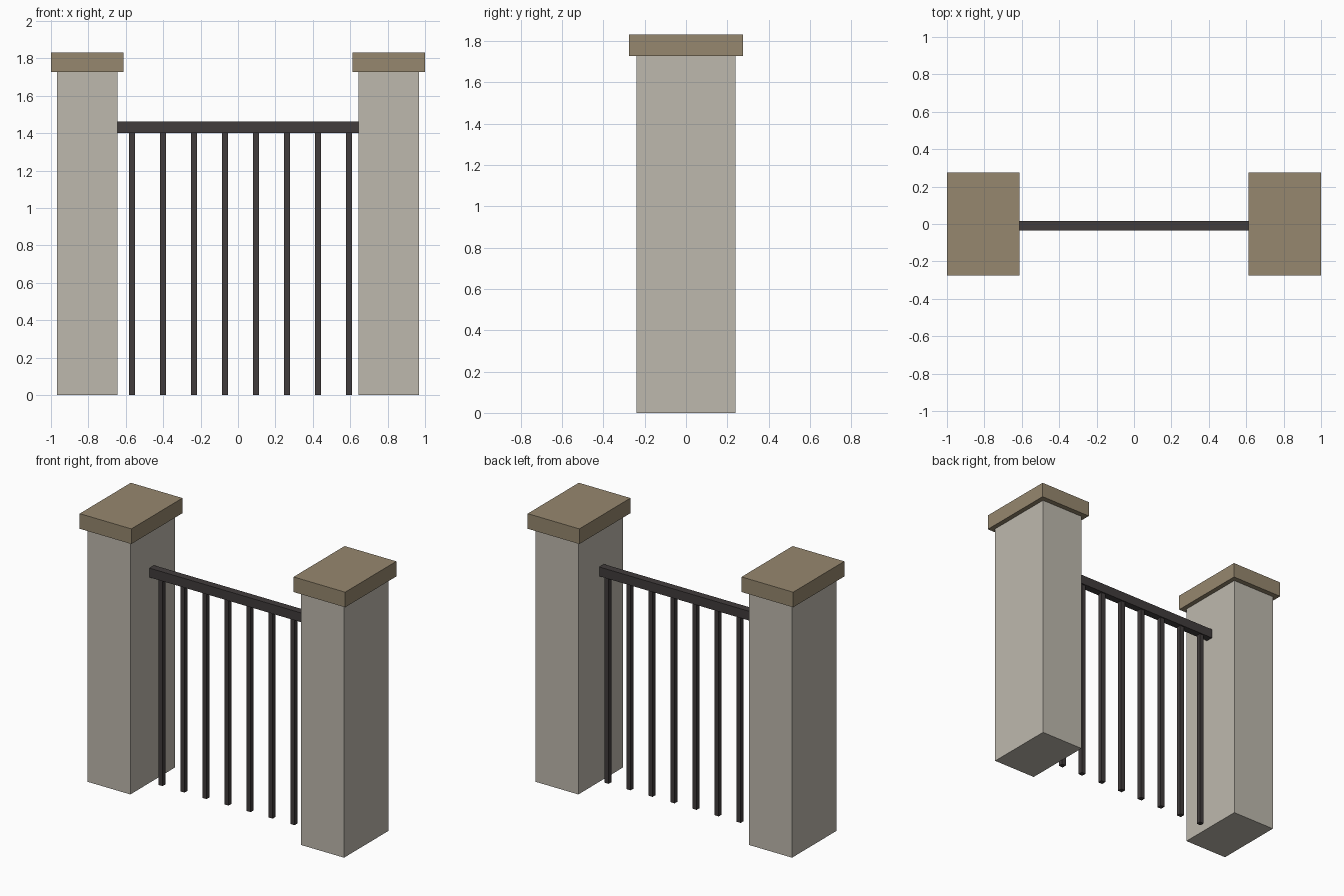
import bpy

if "Cube" in bpy.data.objects:
    bpy.data.objects.remove(bpy.data.objects["Cube"])


def material(name, rgb):
    """Flat colour from 0-255 sRGB values."""
    mat = bpy.data.materials.new(name)
    lin = [((c / 255 + 0.055) / 1.055) ** 2.4 for c in rgb]
    mat.diffuse_color = (*lin, 1)
    mat.use_nodes = True
    mat.node_tree.nodes["Principled BSDF"].inputs["Base Color"].default_value = mat.diffuse_color
    return mat


def box(name, x, y, z, mat):
    """Box from (min, max) ranges on each axis."""
    bpy.ops.mesh.primitive_cube_add(size=1)
    obj = bpy.context.object
    obj.name = name
    for v in obj.data.vertices:
        v.co = [r[0] if c < 0 else r[1] for c, r in zip(v.co, (x, y, z))]
    obj.data.materials.append(mat)
    return obj


stone = material("pale stone", (190, 185, 174))
cap_stone = material("tan cap stone", (150, 135, 110))
iron = material("dark iron", (65, 60, 60))

POST_TOP, CAP_TOP = 1.727, 1.83
RAIL_BOTTOM, RAIL_TOP = 1.40, 1.463
RAIL_Y = -0.01          # railing sits slightly forward of centre

# Stone posts with overhanging caps
for side, label in ((-1, "left"), (1, "right")):
    post_x = sorted((side * 0.643, side * 0.967))
    cap_x = sorted((side * 0.611, side * 1.0))
    box(label + "_post", post_x, (-0.24, 0.24), (0, POST_TOP), stone)
    box(label + "_cap", cap_x, (-0.275, 0.275), (POST_TOP, CAP_TOP), cap_stone)

# Top rail between the posts
box("top_rail", (-0.643, 0.643), (RAIL_Y - 0.025, RAIL_Y + 0.025),
    (RAIL_BOTTOM, RAIL_TOP), iron)

# Evenly spaced square bars under the rail
for i in range(8):
    x = -0.566 + i * 0.1658
    box(f"bar_{i + 1}", (x - 0.016, x + 0.016), (RAIL_Y - 0.016, RAIL_Y + 0.016),
        (0, RAIL_BOTTOM), iron)
